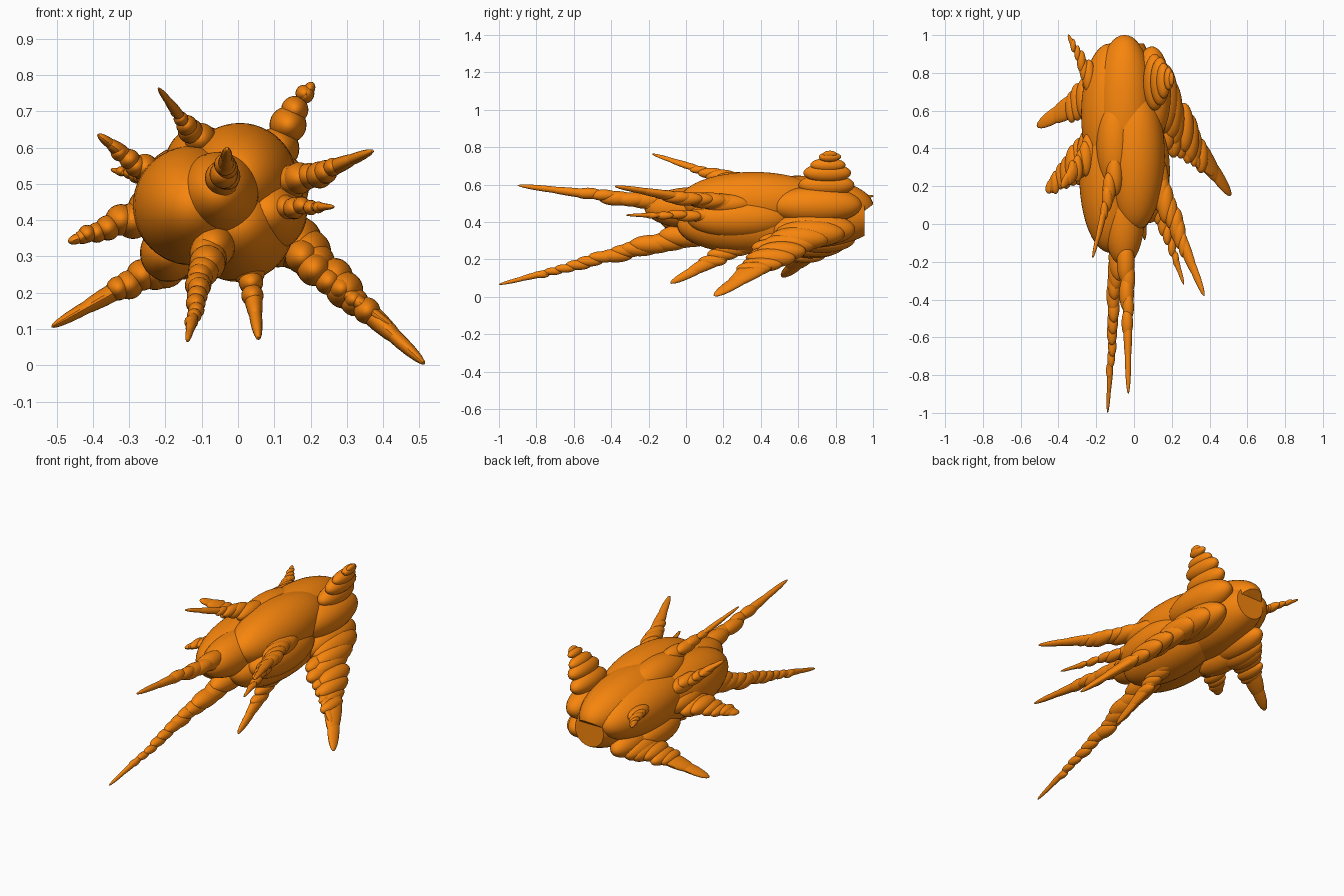
import bpy, bmesh, random
from mathutils import Vector, Matrix

if "Cube" in bpy.data.objects:
    bpy.data.objects.remove(bpy.data.objects["Cube"])

random.seed(4)
S = 2.5  # everything is made of round balls, then stretched along y

mat = bpy.data.materials.new("orange")
mat.diffuse_color = (0.93, 0.235, 0.004, 1)
mat.use_nodes = True
mat.node_tree.nodes["Principled BSDF"].inputs["Base Color"].default_value = mat.diffuse_color


def ball(bm, c, r, axis=None, half=None, seg=28):
    """Ball at c (real y), or a long lens along axis in unstretched space."""
    c = Vector((c[0], c[1] / S, c[2]))
    m = Matrix.Diagonal((r, r, half or r, 1))
    if axis:
        m = axis.to_track_quat('Z', 'Y').to_matrix().to_4x4() @ m
    m = Matrix.Diagonal((1, S, 1, 1)) @ Matrix.Translation(c) @ m
    bmesh.ops.create_uvsphere(bm, u_segments=seg, v_segments=seg // 2, radius=1, matrix=m)


def cut_off(bm, co, no):
    """Slice away the outer side of a plane and close the hole."""
    g = bm.verts[:] + bm.edges[:] + bm.faces[:]
    cut = bmesh.ops.bisect_plane(bm, geom=g, plane_co=co, plane_no=no, clear_outer=True)
    edges = [e for e in cut["geom_cut"] if isinstance(e, bmesh.types.BMEdge)]
    if edges:
        bmesh.ops.holes_fill(bm, edges=edges)


def finish(bm, name):
    me = bpy.data.meshes.new(name)
    bm.to_mesh(me)
    bm.free()
    me.materials.append(mat)
    ob = bpy.data.objects.new(name, me)
    bpy.context.collection.objects.link(ob)
    bpy.context.view_layer.objects.active = ob
    ob.select_set(True)
    bpy.ops.object.shade_smooth_by_angle(angle=0.6)
    ob.select_set(False)


def spike(name, base, tip, r0, r1, n, f):
    """Chain of shrinking balls ending in a long pointed lens."""
    bm = bmesh.new()
    a, b = Vector(base), Vector(tip)
    for i in range(n):
        k = i / (n - 1)
        r = r0 + (r1 - r0) * k ** .8
        j = Vector([random.uniform(-.2, .2) * r for _ in range(3)])
        ball(bm, a.lerp(b, k * (1 - f)) + j, r * random.uniform(.9, 1.12))
    d = b - a
    d.y /= S
    # thicker short lens under a slimmer one that reaches the tip
    for centre, width, half in ((1 - f, .85, .65), (1 - .6 * f, .6, .6)):
        ball(bm, a.lerp(b, centre), r1 * width, d, half * f * d.length, 20)
    finish(bm, name)


# body lobes: x, y, z, radius; the rear is cut flat
lobes = [(-.055, .06, .475, .113), (-.125, .26, .44, .165), (.005, .36, .51, .158),
         (-.10, .42, .56, .10), (.0, .34, .385, .155), (-.19, .55, .31, .08),
         (.095, .69, .49, .10), (-.13, .58, .46, .15), (-.04, .63, .42, .16),
         (.11, .68, .36, .09), (.08, .28, .42, .11)]
for i, (x, y, z, r) in enumerate(lobes):
    bm = bmesh.new()
    ball(bm, (x, y, z), r, seg=48)
    cut_off(bm, (0, .955, 0), (0, 1, 0))
    finish(bm, f"body_lobe_{i}")

# upper rear lobe with a slanted underside cut
bm = bmesh.new()
ball(bm, (-.05, .595, .485), .163, seg=48)
cut_off(bm, (0, .955, .46), (0, .6, -.8))
finish(bm, "upper_rear_lobe")

# spikes: base, tip, base radius, end radius, ball count, tip fraction
spikes = {
    "front_upper_spike": ((-.037, -.12, .50), (-.03, -.90, .597), .05, .028, 6, .48),
    "front_lower_spike": ((-.08, .02, .325), (-.14, -1.0, .065), .06, .018, 13, .22),
    "top_left_spike": ((-.11, .25, .62), (-.22, -.18, .765), .04, .017, 5, .45),
    "upper_left_spike": ((-.23, .38, .52), (-.387, .20, .637), .045, .024, 5, .4),
    "left_spike": ((-.25, .36, .42), (-.468, .18, .34), .06, .025, 6, .22),
    "lower_left_spike": ((-.17, .72, .30), (-.515, .52, .105), .068, .03, 6, .52),
    "rear_left_spike": ((-.20, .70, .50), (-.35, 1.0, .54), .045, .013, 7, .18),
    "top_right_spike": ((.11, .75, .61), (.207, .77, .78), .066, .026, 4, .2),
    "right_upper_spike": ((.13, .22, .49), (.374, -.38, .592), .056, .026, 7, .45),
    "right_middle_spike": ((.11, .15, .435), (.265, -.32, .437), .04, .015, 6, .28),
    "lower_right_spike": ((.15, .66, .34), (.515, .155, .003), .08, .034, 7, .42),
    "lower_right_small_spike": ((.17, .50, .29), (.428, .26, .105), .05, .024, 5, .42),
    "bottom_spike": ((.03, .30, .28), (.057, -.08, .07), .048, .03, 4, .6),
}
for name, p in spikes.items():
    spike(name, *p)
